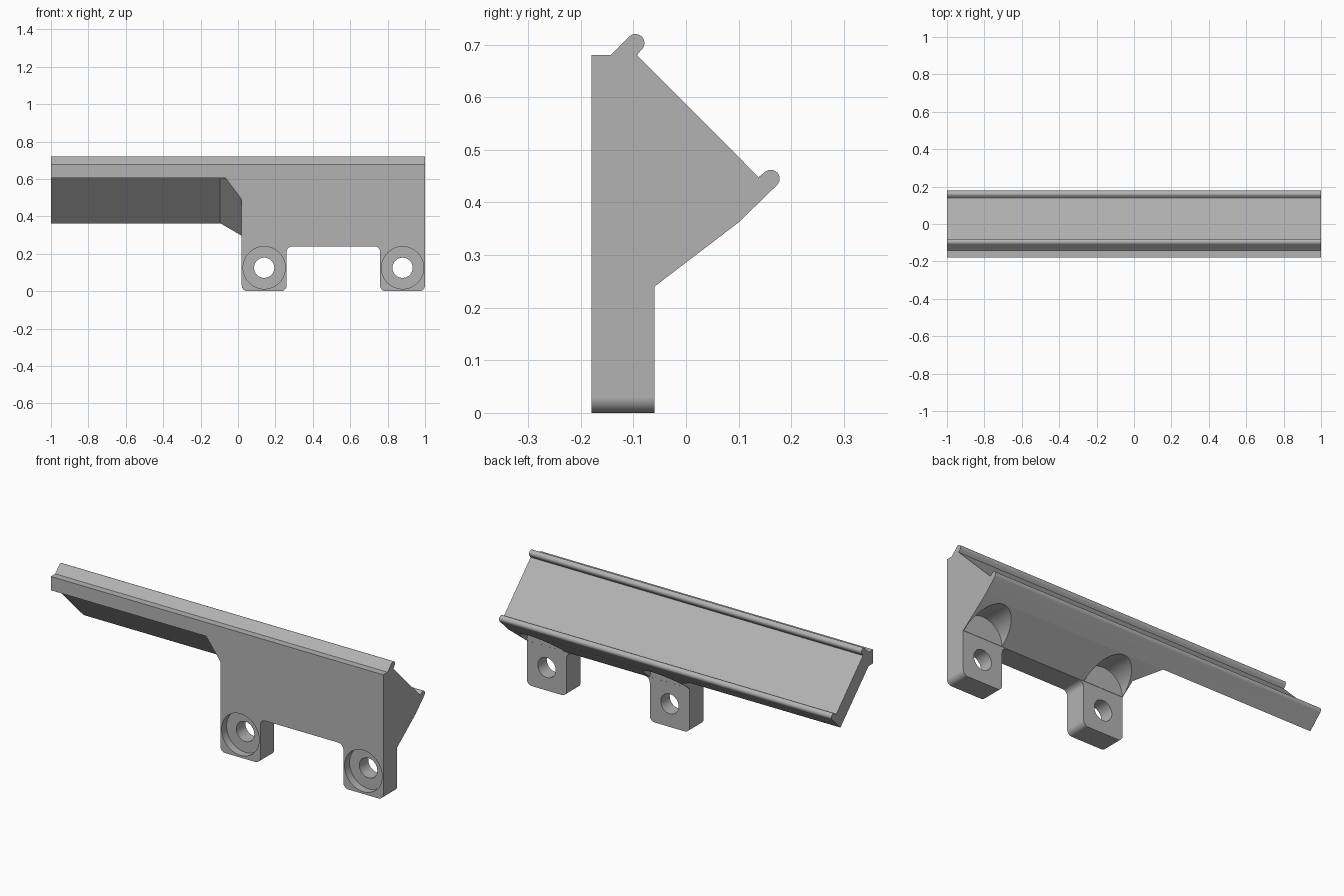
import bpy, bmesh, math
from mathutils import Vector

cube = bpy.data.objects.get("Cube")
if cube:
    bpy.data.objects.remove(cube, do_unlink=True)

gray = bpy.data.materials.new("plain gray")
gray.use_nodes = True
gray.diffuse_color = (0.45, 0.45, 0.45, 1)
gray.node_tree.nodes["Principled BSDF"].inputs["Base Color"].default_value = (0.45, 0.45, 0.45, 1)


def loft(name, start, end):
    """Closed solid between two matching outlines."""
    bm = bmesh.new()
    a = [bm.verts.new(p) for p in start]
    b = [bm.verts.new(p) for p in end]
    bm.faces.new(a)
    bm.faces.new(b[::-1])
    n = len(a)
    for i in range(n):
        j = (i + 1) % n
        bm.faces.new((a[j], a[i], b[i], b[j]))
    bmesh.ops.recalc_face_normals(bm, faces=bm.faces[:])
    mesh = bpy.data.meshes.new(name)
    bm.to_mesh(mesh)
    bm.free()
    mesh.materials.append(gray)
    obj = bpy.data.objects.new(name, mesh)
    bpy.context.collection.objects.link(obj)
    return obj


def arc(cx, cy, r, a0, a1, steps):
    angles = [math.radians(a0 + (a1 - a0) * i / steps) for i in range(steps + 1)]
    return [(cx + r * math.cos(t), cy + r * math.sin(t)) for t in angles]


def along_y(name, outline, y0, y1):
    return loft(name, [(x, y0, z) for x, z in outline], [(x, y1, z) for x, z in outline])


def subtract(obj, cutter):
    cutter.hide_render = True
    mod = obj.modifiers.new("cut", 'BOOLEAN')
    mod.operation = 'DIFFERENCE'
    mod.solver = 'EXACT'
    mod.object = cutter
    bpy.ops.object.select_all(action='DESELECT')
    obj.select_set(True)
    bpy.context.view_layer.objects.active = obj
    bpy.ops.object.modifier_apply(modifier=mod.name)
    bpy.data.objects.remove(cutter, do_unlink=True)


# Side profile (y, z) with a rounded lip at each end of the sloping top
profile = [(-0.18, 0), (-0.18, 0.68), (-0.143, 0.68)]
profile += arc(-0.096, 0.703, 0.017, 135, -45, 14)
profile += [(-0.093, 0.68), (0.138, 0.448)]
profile += arc(0.161, 0.445, 0.017, 135, -45, 14)
profile += [(0.1, 0.362), (-0.06, 0.24), (-0.06, 0)]
bracket = loft("bracket", [(-1, y, z) for y, z in profile], [(1, y, z) for y, z in profile])

# Overhang: sloped space under the thin half, with an angled end
plan = [(-1.2, 0.464), (-0.095, 0.464), (0.02, 0.31), (0.02, -1), (-1.2, -1)]
subtract(bracket, loft("overhang_cutter", *[[(x, w - z, z) for x, w in plan] for z in (-0.3, 0.605)]))

# Gap between the two mounting tabs
r = 0.03
gap = [(0.26, -0.2)] + arc(0.26 + r, 0.239 - r, r, 180, 90, 8)
gap += arc(0.76 - r, 0.239 - r, r, 90, 0, 8) + [(0.76, -0.2)]
subtract(bracket, along_y("gap_cutter", gap, -0.5, 0.5))

# Rounded bottom corners of the tabs
bm = bmesh.new()
bm.from_mesh(bracket.data)
corners = []
for e in bm.edges:
    p, q = (v.co for v in e.verts)
    if max(abs(p.z), abs(q.z)) < 1e-4 and abs(p.x - q.x) < 1e-4:
        corners.append(e)
bmesh.ops.bevel(bm, geom=corners, offset=r, segments=8, profile=0.5, affect='EDGES')
bm.to_mesh(bracket.data)
bm.free()

# Screw holes, front counterbores and arched reliefs behind the tabs
for x in (0.14, 0.88):
    for name, z, radius, y0, y1 in (("hole", 0.125, 0.054, -0.5, 0.5),
                                    ("counterbore", 0.125, 0.113, -0.5, -0.137),
                                    ("relief", 0.24, 0.118, -0.059, 0.5)):
        circle = arc(x, z, radius, 0, 360, 48)[:-1]
        subtract(bracket, along_y(name + "_cutter", circle, y0, y1))

# Smooth rounded surfaces, crisp flat faces
bpy.ops.object.select_all(action='DESELECT')
bracket.select_set(True)
bpy.context.view_layer.objects.active = bracket
bpy.ops.object.shade_smooth_by_angle(angle=math.radians(25))
weighted = bracket.modifiers.new("flat normals", 'WEIGHTED_NORMAL')
weighted.keep_sharp = True
